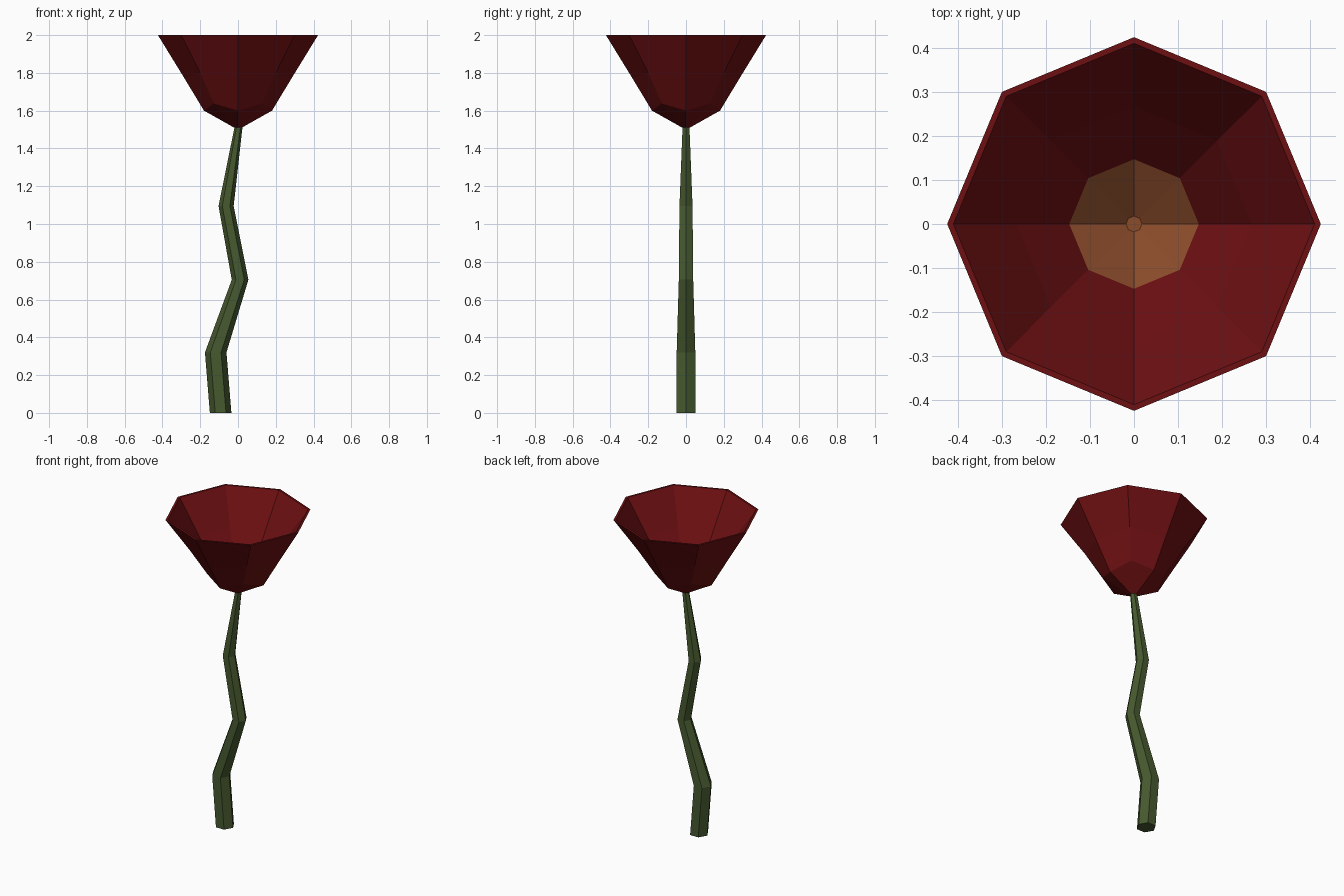
import bpy
import bmesh
from math import cos, sin, tau

default_cube = bpy.data.objects.get("Cube")
if default_cube:
    bpy.data.objects.remove(default_cube, do_unlink=True)


def material(name, rgb):
    mat = bpy.data.materials.new(name)
    mat.use_nodes = True
    mat.diffuse_color = (*rgb, 1)
    mat.node_tree.nodes["Principled BSDF"].inputs["Base Color"].default_value = (*rgb, 1)
    return mat


RED = material("dark red", (0.155, 0.005, 0.006))
BROWN = material("warm brown", (0.26, 0.072, 0.023))
GREEN = material("stem green", (0.062, 0.1, 0.028))


def ring(sides, radius, z, x=0, lift=0):
    """Circle of points; every second point is raised by lift."""
    return [(x + radius * cos(tau * i / sides),
             radius * sin(tau * i / sides),
             z + lift * (i % 2)) for i in range(sides)]


def loft(name, rings, mats, brown_from=None):
    """Skin consecutive rings and cap both ends."""
    bm = bmesh.new()
    loops = [[bm.verts.new(p) for p in pts] for pts in rings]
    n = len(loops[0])
    for level, (a, b) in enumerate(zip(loops, loops[1:])):
        for i in range(n):
            j = (i + 1) % n
            face = bm.faces.new((a[i], a[j], b[j], b[i]))
            if brown_from is not None and level >= brown_from:
                face.material_index = 1
    bm.faces.new(loops[0][::-1])
    end = bm.faces.new(loops[-1])
    if brown_from is not None:
        end.material_index = 1
    bmesh.ops.recalc_face_normals(bm, faces=bm.faces)
    mesh = bpy.data.meshes.new(name)
    bm.to_mesh(mesh)
    bm.free()
    for mat in mats:
        mesh.materials.append(mat)
    obj = bpy.data.objects.new(name, mesh)
    bpy.context.collection.objects.link(obj)
    return obj


# Crooked tapering stem: centre x, height, radius
stem_path = [(-0.092, 0, 0.057), (-0.118, 0.32, 0.057), (0.011, 0.705, 0.044),
             (-0.063, 1.095, 0.04), (0.003, 1.515, 0.021)]
loft("stem", [ring(6, r, z, x) for x, z, r in stem_path], [GREEN])

# Flower cup: outside from the base up, over the rim, down to the brown heart
# Each entry: radius, height, lift of alternate corners
cup_profile = [(0.02, 1.51, 0), (0.18, 1.6, 0.038), (0.284, 1.772, 0.028),
               (0.424, 2, 0), (0.41, 2, 0), (0.267, 1.78, 0.028),
               (0.147, 1.615, 0.035), (0.018, 1.54, 0)]
loft("flower_cup", [ring(8, r, z, lift=up) for r, z, up in cup_profile],
     [RED, BROWN], brown_from=6)
